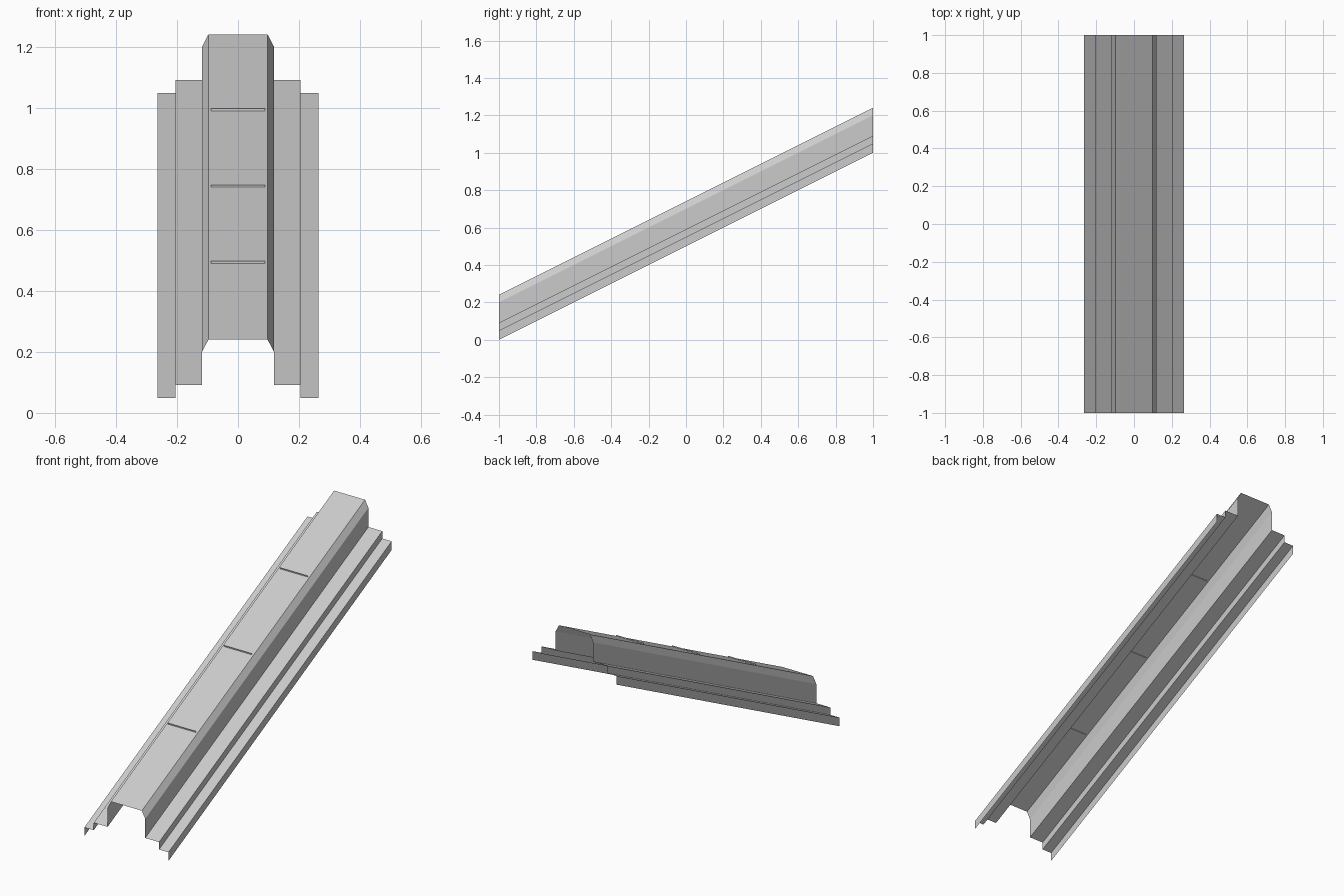
import bpy
import bmesh

cube = bpy.data.objects.get("Cube")
if cube:
    bpy.data.objects.remove(cube, do_unlink=True)

SLOPE = 0.5

# One plain grey for the whole model
grey = bpy.data.materials.new("plain_grey")
grey.use_nodes = True
colour = (0.6, 0.6, 0.6, 1.0)
grey.diffuse_color = colour
grey.node_tree.nodes["Principled BSDF"].inputs["Base Color"].default_value = colour


def add_object(name, bm):
    mesh = bpy.data.meshes.new(name)
    bm.to_mesh(mesh)
    bm.free()
    mesh.materials.append(grey)
    obj = bpy.data.objects.new(name, mesh)
    bpy.context.collection.objects.link(obj)
    return obj


def ramp_point(x, y, height):
    """Point at a height above the sloping base line."""
    return (x, y, height + SLOPE * (y + 1))


# Stepped channel: half cross-section (x, height), mirrored, swept up the slope
half = [(0.264, 0.0), (0.264, 0.049), (0.205, 0.049), (0.205, 0.091),
        (0.118, 0.091), (0.118, 0.2), (0.097, 0.24)]
profile = [(-x, h) for x, h in half] + half[::-1]

bm = bmesh.new()
front = [bm.verts.new(ramp_point(x, -1, h)) for x, h in profile]
back = [bm.verts.new(ramp_point(x, 1, h)) for x, h in profile]
for i in range(len(profile) - 1):
    bm.faces.new((front[i], front[i + 1], back[i + 1], back[i]))
add_object("stepped_channel", bm)

# Thin upright cross ribs on the top panel
for number, y in enumerate((-0.5, 0.0, 0.5), 1):
    bm = bmesh.new()
    corners = [(-0.088, 0.237), (0.088, 0.237), (0.088, 0.247), (-0.088, 0.247)]
    bm.faces.new([bm.verts.new(ramp_point(x, y, h)) for x, h in corners])
    add_object(f"cross_rib_{number}", bm)
